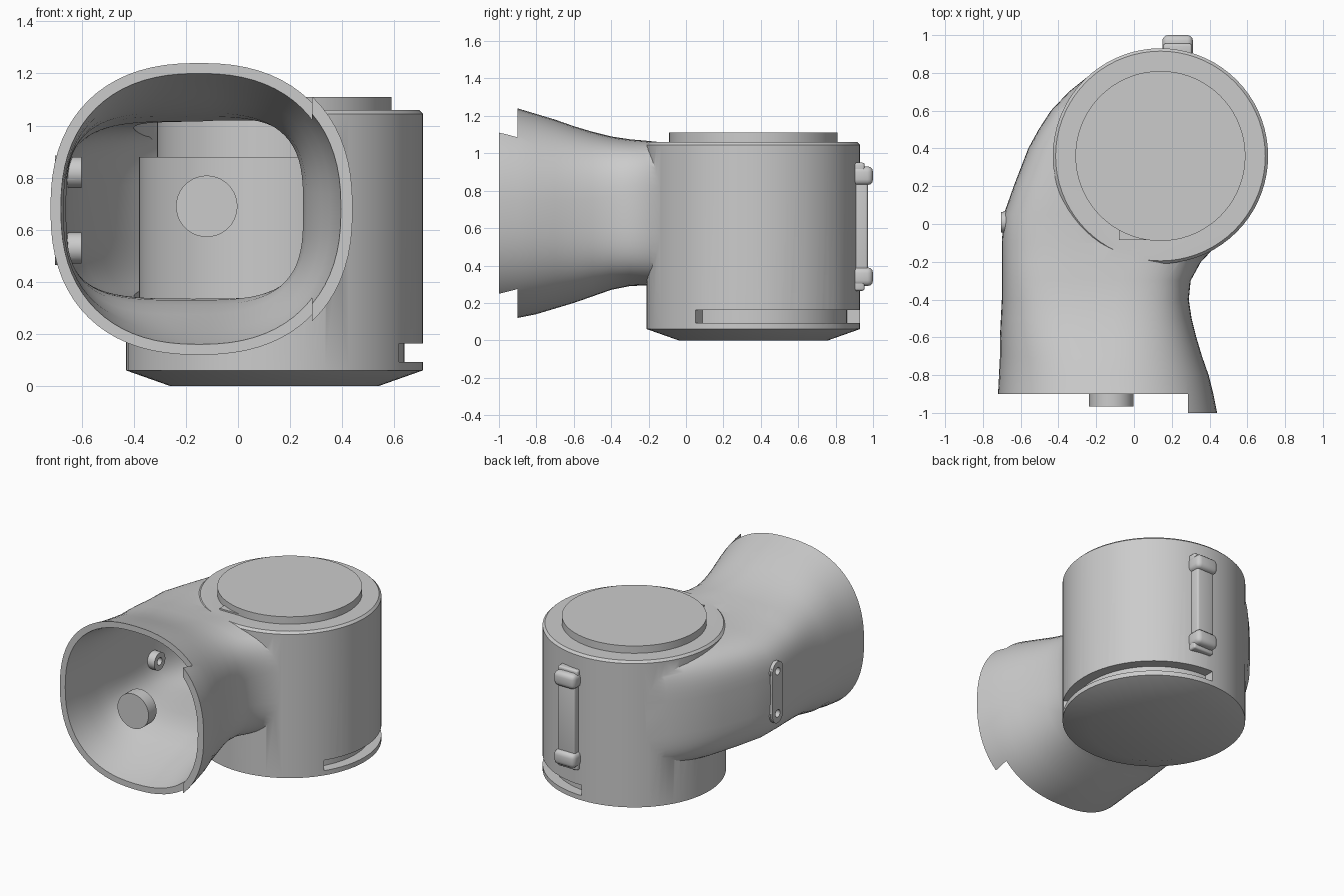
import bpy, bmesh
from math import cos, sin, pi, radians, copysign

if "Cube" in bpy.data.objects:
    bpy.data.objects.remove(bpy.data.objects["Cube"])

CX, CY = 0.14, 0.36          # drum axis


def loft(name, rings):
    """Skin a list of closed point loops and cap both ends."""
    bm = bmesh.new()
    loops = [[bm.verts.new(p) for p in r] for r in rings]
    n = len(loops[0])
    for a, b in zip(loops, loops[1:]):
        for i in range(n):
            j = (i + 1) % n
            bm.faces.new((a[i], a[j], b[j], b[i]))
    bm.faces.new(loops[0])
    bm.faces.new(loops[-1])
    bmesh.ops.recalc_face_normals(bm, faces=bm.faces)
    me = bpy.data.meshes.new(name)
    bm.to_mesh(me)
    bm.free()
    ob = bpy.data.objects.new(name, me)
    bpy.context.collection.objects.link(ob)
    return ob


def turned(name, profile, cx=CX, cy=CY, n=72):
    """Vertical turned part from (radius, z) pairs."""
    return loft(name, [[(cx + r * cos(2 * pi * i / n), cy + r * sin(2 * pi * i / n), z)
                        for i in range(n)] for r, z in profile])


def rod_x(name, x0, x1, y, z, r, half=0.0, n=32):
    """Rod along x; half > 0 stretches it in z to a stadium."""
    def ring(x, r):
        pts = []
        for i in range(n):
            a = 2 * pi * (i + 0.5) / n
            pts.append((x, y + r * cos(a), z + r * sin(a) + copysign(half, sin(a))))
        return pts
    return loft(name, [ring(x0, r), ring(x1, r)])


def box(name, x0, x1, y0, y1, z0, z1, bevel=0.0):
    ob = loft(name, [[(x0, y0, z), (x1, y0, z), (x1, y1, z), (x0, y1, z)] for z in (z0, z1)])
    if bevel:
        m = ob.modifiers.new("bevel", 'BEVEL')
        m.width, m.segments = bevel, 3
        apply(ob, m)
    return ob


def apply(ob, m):
    bpy.context.view_layer.objects.active = ob
    bpy.ops.object.modifier_apply(modifier=m.name)


def boolean(ob, other, op='DIFFERENCE'):
    m = ob.modifiers.new("bool", 'BOOLEAN')
    m.operation, m.object, m.solver = op, other, 'EXACT'
    apply(ob, m)
    bpy.data.objects.remove(other)


# Duct sections: y, left x, right x, low z, high z, squareness
SECTIONS = [
    (-1.00, -0.72, 0.44, 0.11, 1.25, 2.35),
    (-0.90, -0.72, 0.42, 0.12, 1.24, 2.35),
    (-0.80, -0.715, 0.395, 0.14, 1.21, 2.4),
    (-0.70, -0.71, 0.36, 0.17, 1.18, 2.5),
    (-0.60, -0.71, 0.33, 0.20, 1.145, 2.7),
    (-0.50, -0.705, 0.305, 0.235, 1.115, 2.9),
    (-0.40, -0.70, 0.29, 0.27, 1.09, 3.2),
    (-0.30, -0.70, 0.30, 0.29, 1.075, 3.5),
    (-0.20, -0.70, 0.355, 0.295, 1.066, 3.7),
    (-0.10, -0.70, 0.45, 0.295, 1.056, 3.9),
    (0.05, -0.69, 0.40, 0.295, 1.053, 4),
    (0.20, -0.637, 0.36, 0.29, 1.051, 4),
    (0.40, -0.56, 0.34, 0.285, 1.05, 4),
    (0.50, -0.505, 0.33, 0.285, 1.05, 4),
    (0.60, -0.44, 0.32, 0.285, 1.05, 4),
    (0.70, -0.345, 0.31, 0.285, 1.05, 4),
    (0.78, -0.245, 0.30, 0.285, 1.05, 4),
    (0.85, -0.12, 0.28, 0.285, 1.05, 4),
]


def duct(name, t, stop, start=0.0, n=72):
    """Skin the duct, inset by wall thickness t."""
    rings = []
    for k, (y, xl, xr, lo, hi, p) in enumerate(SECTIONS[:stop]):
        xc, zc = (xl + xr) / 2, (lo + hi) / 2
        w, h = (xr - xl) / 2 - t, (hi - lo) / 2 - t
        ring = []
        for i in range(n):
            c, s = cos(2 * pi * i / n), sin(2 * pi * i / n)
            ring.append((xc + w * copysign(abs(c) ** (2 / p), c),
                         y - (start if k == 0 else 0),
                         zc + h * copysign(abs(s) ** (2 / p), s)))
        rings.append(ring)
    return loft(name, rings)


# Housing: drum and flared duct joined, then hollowed
housing = turned("housing", [(0.40, 0), (0.57, 0.06), (0.57, 1.045), (0.555, 1.06)])
boolean(housing, duct("duct_outer", 0, 18), 'UNION')
boolean(housing, duct("duct_inner", 0.04, 17, 0.03))
boolean(housing, turned("drum_cavity", [(0.54, 0.18), (0.54, 1.02)]))

# Mouth step: only the right-hand lip reaches fully forward
boolean(housing, box("lip_cut", -0.9, 0.285, -1.2, -0.9, -0.1, 1.4))

# Slot round the lower right and back of the drum
angles = [radians(-33 + 123 * i / 30) for i in range(31)]
boolean(housing, loft("slot_cut", [
    [(CX + r * cos(a), CY + r * sin(a), z)
     for r, z in ((0.50, 0.092), (0.65, 0.092), (0.65, 0.163), (0.50, 0.163))] for a in angles]))

# Screw pad with two bored bosses on the left wall
pad = rod_x("screw_pad", -0.703, -0.665, 0.01, 0.675, 0.055, 0.155)
for z in (0.82, 0.53):
    boolean(pad, rod_x("boss", -0.69, -0.60, 0.01, z, 0.06), 'UNION')
for z in (0.82, 0.53):
    bore = rod_x("bore", -0.8, -0.5, 0.01, z, 0.025)
    boolean(pad, bore)
    boolean(housing, rod_x("bore", -0.8, -0.5, 0.01, z, 0.025))

# Inner core and top cap
core = turned("inner_core", [(0.52, 0.17), (0.52, 0.88)])
cap = turned("top_cap", [(0.45, 0.87), (0.45, 1.11)])
tab = box("cap_tab", -0.08, 0.14, -0.085, 0.05, 1.03, 1.07)

# Shaft stub at the mouth
n = 40
stub = loft("shaft_stub", [[(-0.12 + 0.118 * cos(2 * pi * i / n), y, 0.69 + 0.118 * sin(2 * pi * i / n))
                            for i in range(n)] for y in (-0.965, -0.88)])

# Back bracket: plate with a raised lug at each end
plate = box("bracket_plate", 0.165, 0.295, 0.88, 0.972, 0.30, 0.92, 0.012)
lugs = [box("bracket_lug", 0.15, 0.312, 0.88, 1.0, z, z + 0.10, 0.03) for z in (0.29, 0.83)]
feet = [box("bracket_foot", 0.155, 0.307, 0.88, 0.955, z, z + 0.06, 0.012) for z in (0.265, 0.89)]

# Smooth shading with crisp edges
bpy.ops.object.select_all(action='DESELECT')
for ob in (housing, pad, core, cap, tab, stub, plate, *lugs, *feet):
    ob.select_set(True)
bpy.context.view_layer.objects.active = housing
bpy.ops.object.shade_smooth_by_angle(angle=radians(32))
